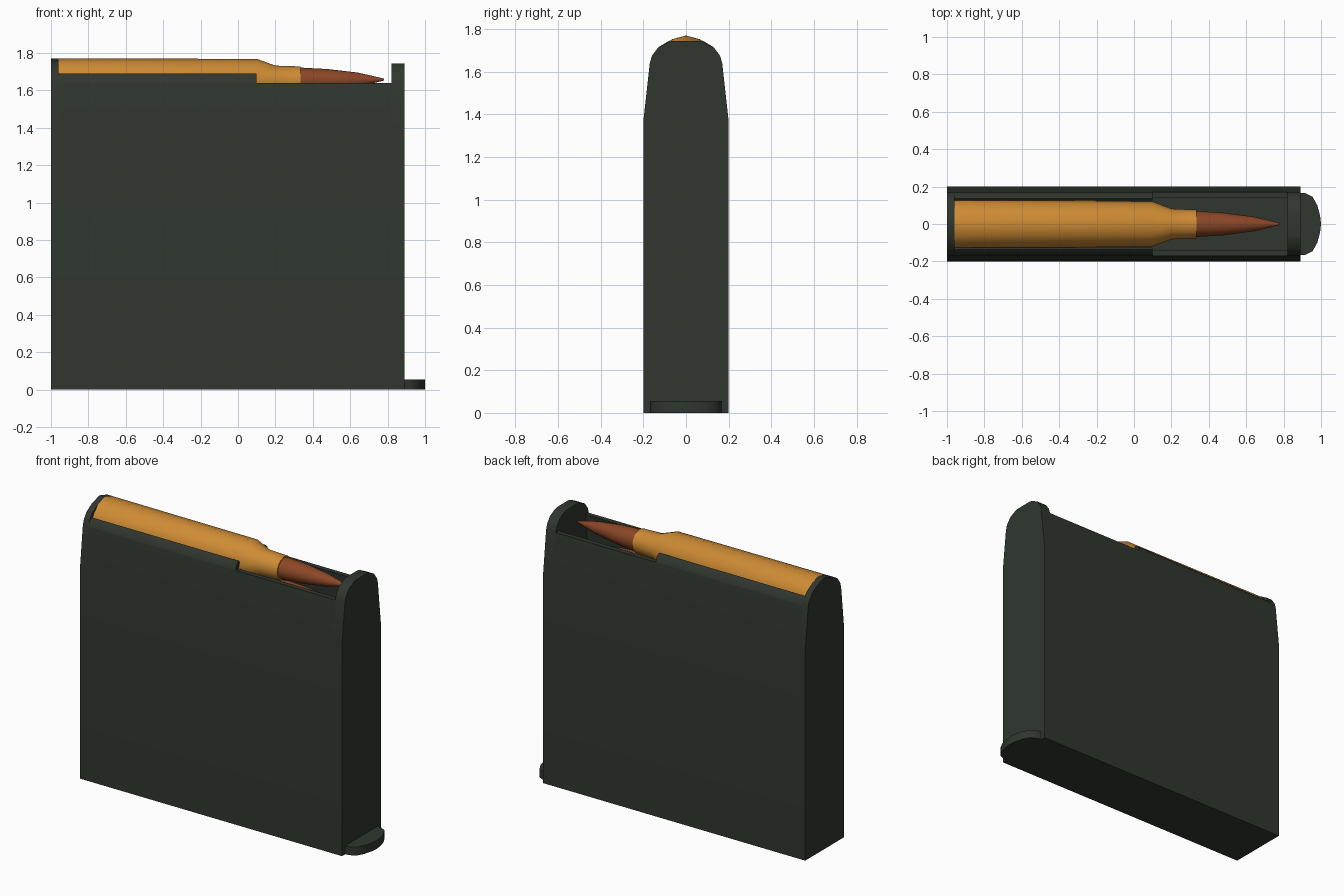
import bpy, bmesh, math
from mathutils import Vector

if "Cube" in bpy.data.objects:
    bpy.data.objects.remove(bpy.data.objects["Cube"])


def material(name, rgb):
    m = bpy.data.materials.new(name)
    m.diffuse_color = (*rgb, 1)
    m.use_nodes = True
    m.node_tree.nodes["Principled BSDF"].inputs["Base Color"].default_value = m.diffuse_color
    return m


GREEN = material("dark green metal", (0.029, 0.038, 0.028))
BRASS = material("brass", (0.62, 0.26, 0.035))
COPPER = material("copper", (0.26, 0.062, 0.02))


def finish(name, bm, mat, angle=35):
    bmesh.ops.recalc_face_normals(bm, faces=bm.faces)
    me = bpy.data.meshes.new(name)
    bm.to_mesh(me)
    bm.free()
    me.materials.append(mat)
    ob = bpy.data.objects.new(name, me)
    bpy.context.collection.objects.link(ob)
    bpy.ops.object.select_all(action='DESELECT')
    ob.select_set(True)
    bpy.context.view_layer.objects.active = ob
    bpy.ops.object.shade_smooth_by_angle(angle=math.radians(angle))
    return ob


def prism(name, profile, start, step, mat):
    """Extrude a flat outline of 3D points along a step vector."""
    bm = bmesh.new()
    f = bm.faces.new([bm.verts.new(Vector(p) + Vector(start)) for p in profile])
    ext = bmesh.ops.extrude_face_region(bm, geom=[f])
    vs = [g for g in ext['geom'] if isinstance(g, bmesh.types.BMVert)]
    bmesh.ops.translate(bm, verts=vs, vec=Vector(step))
    return finish(name, bm, mat)


def along_x(name, yz, x0, x1):
    return prism(name, [(0, y, z) for y, z in yz], (x0, 0, 0), (x1 - x0, 0, 0), GREEN)


def symmetric(half):
    """Complete a half outline (positive y) with its mirror image."""
    return half + [(-y, z) for y, z in reversed(half) if y > 0]


def mirror_y(ob):
    ob.modifiers.new("mirror", 'MIRROR').use_axis = (False, True, False)


# Side walls and the raised lips that hold the top round
mirror_y(along_x("side_wall", [(0.2, 0), (0.2, 1.37), (0.17, 1.64), (0.138, 1.64),
                               (0.165, 1.37), (0.165, 0)], -0.96, 0.82))
mirror_y(along_x("feed_lip", [(0.17, 1.64), (0.16, 1.67), (0.137, 1.69),
                              (0.125, 1.68), (0.138, 1.64)], -0.96, 0.1))

# End walls with rounded tops
base = [(0.2, 0), (0.2, 1.37), (0.17, 1.64), (0.16, 1.675), (0.13, 1.715)]
along_x("front_wall", symmetric(base + [(0.08, 1.74), (0.06, 1.745)]), 0.82, 0.89)
along_x("rear_wall", symmetric(base + [(0.08, 1.745), (0, 1.77)]), -1.0, -0.96)

# Floor and inner follower plate
along_x("floor", [(0.165, 0), (0.165, 0.055), (-0.165, 0.055), (-0.165, 0)], -0.96, 0.82)
along_x("follower", [(0.155, 1.38), (0.155, 1.42), (-0.155, 1.42), (-0.155, 1.38)], -0.96, 0.82)

# Rounded toe of the floor plate
toe = [(0.88, 0.168), (0.915, 0.165), (0.955, 0.145), (0.98, 0.1), (0.995, 0.045), (1.0, 0)]
toe += [(x, -y) for x, y in reversed(toe[:-1])]
prism("floor_plate_toe", [(x, y, 0) for x, y in toe], (0, 0, 0), (0, 0, 0.055), GREEN)


def lathe(name, profile, drop, mat, sides=12):
    """Turn (x, radius) pairs round the slightly rising cartridge axis."""
    bm = bmesh.new()
    rings = []
    for x, r in profile:
        zc = 1.635 + (x + 0.96) * 0.0135 - drop
        rings.append([bm.verts.new((x, r * math.sin(a), zc + r * math.cos(a)))
                      for a in (2 * math.pi * i / sides for i in range(sides))])
    for a, b in zip(rings, rings[1:]):
        for i in range(sides):
            j = (i + 1) % sides
            bm.faces.new((a[i], a[j], b[j], b[i]))
    bm.faces.new(rings[0])
    bm.faces.new(rings[-1])
    return finish(name, bm, mat, 40)


# Top cartridge and the one beneath it
for label, drop in (("top", 0), ("lower", 0.15)):
    lathe(label + "_case", [(-0.96, 0.135), (0.1, 0.12), (0.2, 0.082), (0.335, 0.076)],
          drop, BRASS)
    lathe(label + "_bullet", [(0.33, 0.07), (0.48, 0.06), (0.64, 0.039),
                              (0.72, 0.02), (0.78, 0.005)], drop, COPPER)
